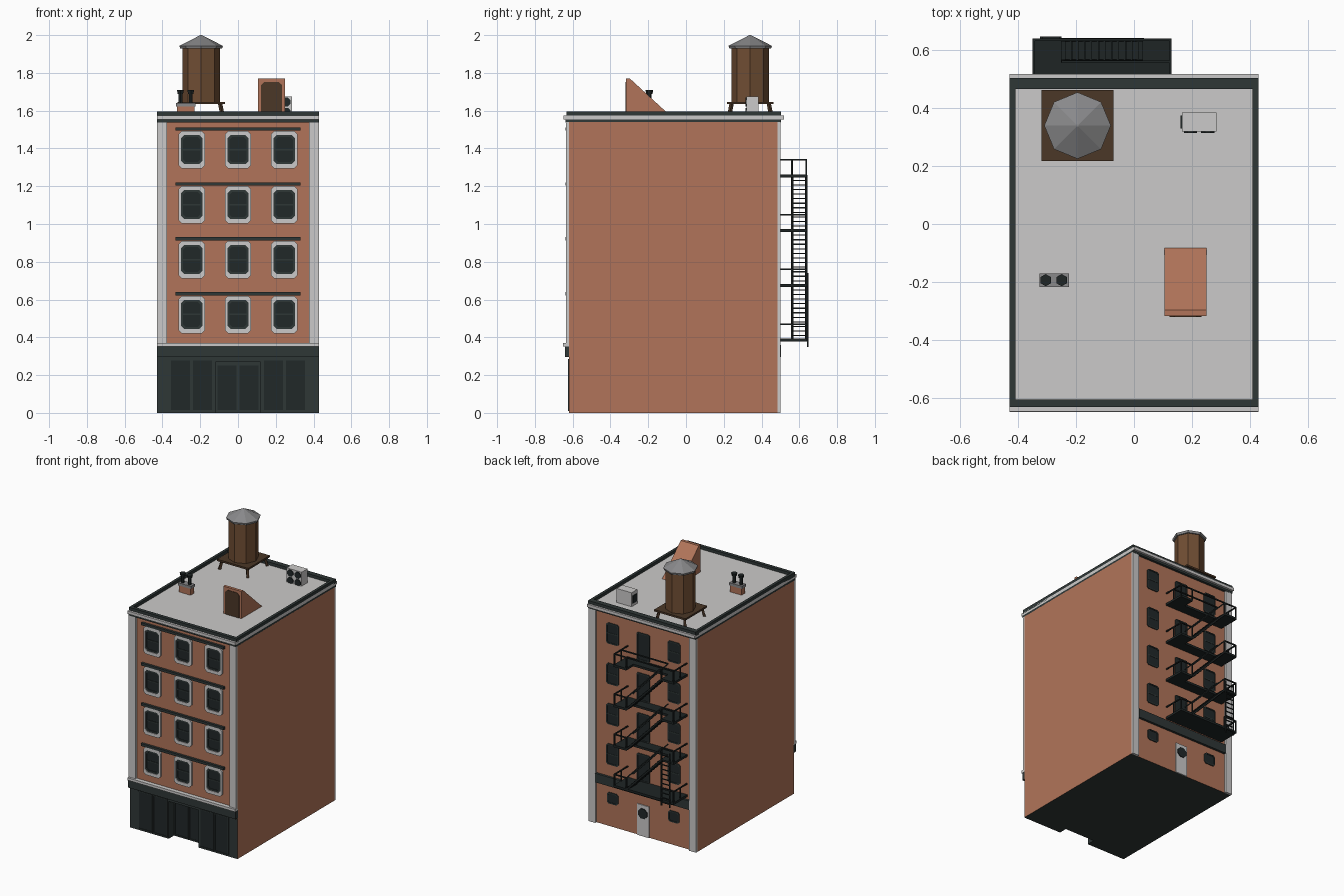
import bpy, bmesh, math
from mathutils import Vector, Matrix

if "Cube" in bpy.data.objects:
    bpy.data.objects.remove(bpy.data.objects["Cube"])

def mat(name, r, g, b):
    m = bpy.data.materials.new(name)
    m.diffuse_color = (r, g, b, 1)
    m.use_nodes = True
    m.node_tree.nodes["Principled BSDF"].inputs["Base Color"].default_value = m.diffuse_color
    return m

BRICK = mat("brick", .44, .175, .10)
STONE = mat("pale_stone", .60, .59, .585)
TRIM = mat("dark_trim", .028, .038, .037)
GLASS = mat("dark_glass", .015, .021, .022)
ROOF = mat("roof_felt", .105, .10, .097)
WOOD = mat("tank_wood", .16, .075, .033)
DKWOOD = mat("dark_wood", .07, .038, .02)
METAL = mat("grey_metal", .25, .25, .255)
IRON = mat("black_iron", .013, .018, .018)

def finish(bm, name, *mats, rule=None):
    bmesh.ops.recalc_face_normals(bm, faces=bm.faces)
    if rule:
        for f in bm.faces:
            f.material_index = rule(f)
    me = bpy.data.meshes.new(name)
    bm.to_mesh(me)
    bm.free()
    for m in mats:
        me.materials.append(m)
    ob = bpy.data.objects.new(name, me)
    bpy.context.collection.objects.link(ob)
    return ob

def add_box(bm, x0, x1, y0, y1, z0, z1):
    M = Matrix.Translation(((x0+x1)/2, (y0+y1)/2, (z0+z1)/2)) @ Matrix.Diagonal((x1-x0, y1-y0, z1-z0, 1))
    bmesh.ops.create_cube(bm, size=1, matrix=M)

def boxes(name, m, *bs, rule=None, m2=None):
    bm = bmesh.new()
    for b in bs:
        add_box(bm, *b)
    return finish(bm, name, *([m, m2] if m2 else [m]), rule=rule)

def add_bar(bm, a, b, t=.008):
    a, b = Vector(a), Vector(b)
    d = b - a
    M = Matrix.Translation((a+b)/2) @ d.to_track_quat('Z', 'Y').to_matrix().to_4x4() @ Matrix.Diagonal((t, t, d.length, 1))
    bmesh.ops.create_cube(bm, size=1, matrix=M)

def cham(cx, cz, w, h, c):
    # rectangle with cut corners in the xz plane
    w, h = w/2, h/2
    return [(cx+x, cz+z) for x, z in ((-w+c, -h), (w-c, -h), (w, -h+c), (w, h-c),
                                      (w-c, h), (-w+c, h), (-w, h-c), (-w, -h+c))]

def add_plate(bm, pts, y0, y1):
    a = [bm.verts.new((x, y0, z)) for x, z in pts]
    b = [bm.verts.new((x, y1, z)) for x, z in pts]
    bm.faces.new(a)
    bm.faces.new(b[::-1])
    for i in range(len(a)):
        j = (i+1) % len(a)
        bm.faces.new((a[i], b[i], b[j], a[j]))

def add_ring(bm, outer, inner, y0, y1):
    L = [[bm.verts.new((x, y, z)) for x, z in p] for p, y in ((outer, y0), (inner, y0), (inner, y1), (outer, y1))]
    n = len(outer)
    for k in range(4):
        A, B = L[k], L[(k+1) % 4]
        for i in range(n):
            j = (i+1) % n
            bm.faces.new((A[i], A[j], B[j], B[i]))

def cone(name, m, x, y, z0, z1, r0, r1, n=8, turn=0):
    bm = bmesh.new()
    bmesh.ops.create_cone(bm, cap_ends=True, segments=n, radius1=r0, radius2=r1, depth=z1-z0,
                          matrix=Matrix.Translation((x, y, (z0+z1)/2)) @ Matrix.Rotation(turn, 4, 'Z'))
    return finish(bm, name, m)

# brick body with a recessed shop entrance; front and underside are dark below the ledge
W = .43
low = lambda f: 1 if f.normal.z < -.9 or (f.normal.y < -.9 and f.calc_center_median().z < .34) or \
    (abs(f.normal.x) > .9 and abs(f.calc_center_median().x) < .3) else 0
boxes("brick_body", BRICK, (-W, W, -.62, .485, .36, 1.54), (-W, W, -.56, .485, 0, .36),
      (-W, -.12, -.62, -.56, 0, .36), (.12, W, -.62, -.56, 0, .36),
      (-.12, .12, -.62, -.56, .27, .36), rule=low, m2=TRIM)

# shop front panels, sign board and ledge
bm = bmesh.new()
for s in (-1, 1):
    for cx, w in ((.187, .112), (.305, .112)):
        add_ring(bm, cham(s*cx, .147, w, .276, .001), cham(s*cx, .147, w-.012, .264, .001), -.626, -.62)
    add_ring(bm, cham(s*.058, .132, .112, .25, .001), cham(s*.058, .132, .1, .238, .001), -.566, -.56)
finish(bm, "shop_panel_frames", TRIM)
boxes("shop_glass", GLASS, *[(s*c-.05, s*c+.05, y-.002, y, .016, t) for s in (-1, 1)
      for c, y, t in ((.187, -.62, .278), (.305, -.62, .278), (.058, -.56, .25))])
boxes("shop_sign_board", TRIM, (-W, W, -.64, -.615, .295, .352))
boxes("shop_ledge", STONE, (-W, W, -.65, -.615, .352, .37))

# corner pilasters
boxes("corner_pilasters", STONE, *[b for s in (-1, 1) for b in (
    (min(s*.375, s*W), max(s*.375, s*W), -.635, -.62, .37, 1.54),
    (min(s*.375, s*W), max(s*.375, s*W), .485, .5, 0, 1.54))])

# cornice layers, parapet and roof
boxes("lower_cornice", TRIM, (-W, W, -.637, .502, 1.538, 1.553))
boxes("pale_cornice", STONE, (-W, W, -.648, .518, 1.553, 1.574))
boxes("parapet", TRIM, (-W, W, -.632, -.607, 1.565, 1.595), (-W, W, .467, .504, 1.565, 1.595),
      (-W, -.41, -.607, .467, 1.565, 1.595), (.41, W, -.607, .467, 1.565, 1.595))
boxes("roof_surface", ROOF, (-.41, .41, -.607, .467, 1.56, 1.576-.008))

# front and back windows, four floors
frames, sashes, panes, heads, doors = (bmesh.new() for _ in range(5))
for k in range(4):
    z = .521 + k*.291
    add_box(heads, -.33, .33, -.637, -.62, z+.1, z+.118)
    for x in (-.245, 0, .245):
        add_ring(frames, cham(x, z-.001, .138, .2, .017), cham(x, z, .112, .155, .017), -.632, -.62)
        add_ring(sashes, cham(x, z, .114, .157, .017), cham(x, z, .092, .132, .014), -.627, -.62)
        add_box(sashes, x-.048, x+.048, -.626, -.62, z-.004, z+.004)
        add_plate(panes, cham(x, z, .112, .155, .017), -.622, -.619)
        if x:
            add_ring(sashes, cham(x, z, .1, .15, .012), cham(x, z, .084, .134, .01), .485, .492)
            add_box(sashes, x-.042, x+.042, .485, .49, z-.004, z+.004)
            add_plate(panes, cham(x, z, .1, .15, .012), .484, .488)
    add_ring(doors, cham(0, z-.03, .1, .2, .006), cham(0, z-.03, .084, .184, .006), .485, .492)
    add_plate(panes, cham(0, z-.03, .1, .2, .006), .484, .488)
# small ground floor windows at the back
for x in (-.245, .245):
    add_ring(sashes, cham(x, .205, .088, .08, .012), cham(x, .205, .072, .064, .01), .485, .492)
    add_plate(panes, cham(x, .205, .088, .08, .012), .484, .488)
finish(frames, "front_window_frames", STONE)
finish(sashes, "window_sashes", TRIM)
finish(panes, "window_glass", GLASS)
finish(heads, "window_head_bars", TRIM)
finish(doors, "escape_door_frames", TRIM)

# back band and service door
boxes("back_band", TRIM, (-.375, .375, .485, .502, .295, .36))
boxes("back_door", STONE, (-.047, .047, .485, .492, 0, .225))
bm = bmesh.new()
add_plate(bm, cham(0, .165, .07, .07, .02), .49, .498)
finish(bm, "back_door_window", GLASS)

# fire escape: landings, railings, flights and drop ladder
decks, rails, stairs = bmesh.new(), bmesh.new(), bmesh.new()
X0, X1, Y0, Y1 = -.35, .13, .5, .637
for k in range(4):
    z = .385 + k*.29
    add_box(decks, X0, X1, .485, .56, z-.008, z+.008)
    add_box(decks, X0, -.25, .56, Y1+.003, z-.008, z+.008)
    add_box(decks, .03 if k else -.25, X1, .56, Y1+.003, z-.008, z+.008)
    h = z + .085
    for x in (X0+.004, X1-.004):
        add_bar(rails, (x, .485, h), (x, Y1, h))
        for y in (.56, Y1):
            add_bar(rails, (x, y, z), (x, y, h))
    for a, b in ([(X0, X1)] if k == 3 else [(X0, -.25), (.03, X1)]):
        add_bar(rails, (a, Y1, h), (b, Y1, h))
    for x in (-.25, .03):
        add_bar(rails, (x, Y1, z), (x, Y1, h))
    if k == 3:
        add_bar(rails, (-.25, .56, h), (X1, .56, h))
        continue
    for y in (.562, Y1):
        add_bar(stairs, (.03, y, z), (-.25, y, z+.29), .012)
        add_bar(stairs, (.03, y, z+.085), (-.25, y, z+.375), .008)
    for i in range(1, 12):
        t = i/12
        x = .03 - .28*t
        add_box(stairs, x-.011, x+.011, .56, Y1, z+.29*t-.003, z+.29*t+.003)
for x in (-.32, -.255):
    add_bar(rails, (x, .644, .35), (x, .644, .74))
for i in range(11):
    add_bar(rails, (-.32, .644, .375+i*.034), (-.255, .644, .375+i*.034), .006)
finish(decks, "escape_landings", IRON)
finish(rails, "escape_rails_and_ladder", IRON)
finish(stairs, "escape_stairs", IRON)

# water tank on a wooden stand
tx, ty = -.195, .34
bm = bmesh.new()
add_box(bm, tx-.125, tx+.125, ty-.123, ty+.123, 1.634, 1.647)
for sx in (-1, 1):
    for sy in (-1, 1):
        add_bar(bm, (tx+sx*.115, ty+sy*.113, 1.562), (tx+sx*.1, ty+sy*.098, 1.64), .016)
finish(bm, "tank_stand", DKWOOD)
cone("water_tank", WOOD, tx, ty, 1.645, 1.935, .1, .1)
cone("tank_roof_rim", METAL, tx, ty, 1.928, 1.943, .11, .115)
cone("tank_roof", METAL, tx, ty, 1.943, 2.0, .115, .004)

# wedge shaped roof stair hut with a door
bm = bmesh.new()
prof = [(-.318, 1.562), (-.318, 1.77), (-.297, 1.77), (-.075, 1.566), (-.075, 1.562)]
a = [bm.verts.new((.105, y, z)) for y, z in prof]
face = bm.faces.new(a)
ext = bmesh.ops.extrude_face_region(bm, geom=[face])
bmesh.ops.translate(bm, vec=(.145, 0, 0), verts=[g for g in ext['geom'] if isinstance(g, bmesh.types.BMVert)])
finish(bm, "stair_hut", BRICK)
bm = bmesh.new()
add_plate(bm, [(.122, 1.566), (.234, 1.566), (.234, 1.735), (.216, 1.752), (.14, 1.752), (.122, 1.735)], -.321, -.316)
finish(bm, "stair_hut_door", DKWOOD)

# chimney with two pots
boxes("chimney", BRICK, (-.322, -.23, -.213, -.175, 1.562, 1.622))
boxes("chimney_cap", METAL, (-.327, -.225, -.217, -.171, 1.622, 1.641))
for i, x in enumerate((-.305, -.25)):
    cone(f"chimney_pot_{i}", IRON, x, -.194, 1.64, 1.69, .012, .012, 6)
    cone(f"chimney_pot_top_{i}", IRON, x, -.194, 1.688, 1.71, .016, .021, 6)

# rooftop cooling unit with fans
boxes("cooling_unit", STONE, (.165, .285, .32, .385, 1.562, 1.675))
bm = bmesh.new()
for x in (.195, .255):
    for z in (1.592, 1.646):
        add_plate(bm, cham(x, z, .046, .046, .0135), .314, .322)
add_box(bm, .16, .168, .33, .375, 1.595, 1.65)
finish(bm, "cooling_fans", GLASS)
